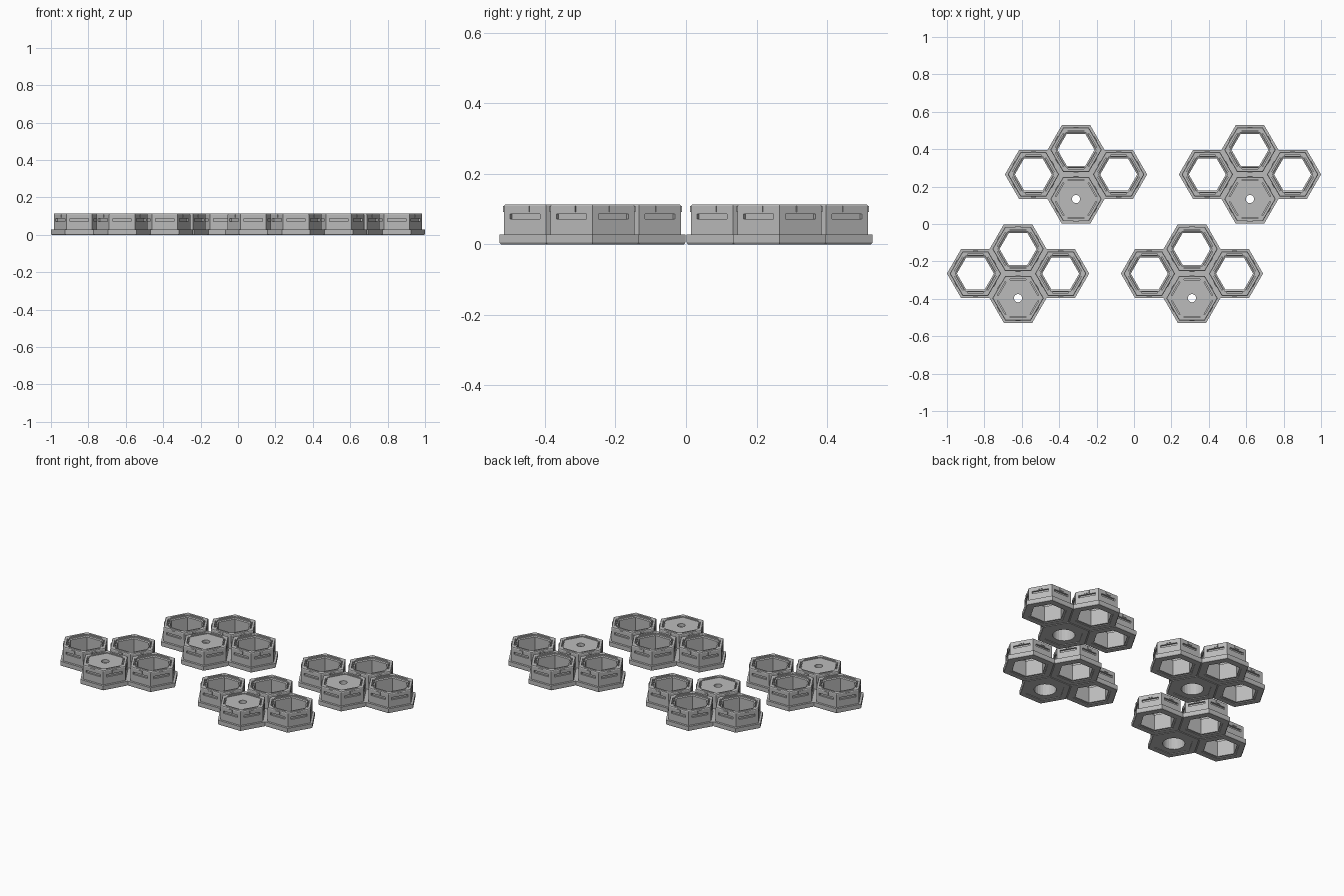
import bpy, bmesh, math
from mathutils import Matrix, Vector

if "Cube" in bpy.data.objects:
    bpy.data.objects.remove(bpy.data.objects["Cube"])

R = 0.152                      # base hexagon corner radius
A = R * math.cos(math.pi / 6)  # base hexagon flat distance
TOP, BASE = 0.113, 0.028

grey = bpy.data.materials.new("mid_grey")
grey.diffuse_color = (0.5, 0.5, 0.5, 1)
grey.use_nodes = True
grey.node_tree.nodes["Principled BSDF"].inputs["Base Color"].default_value = grey.diffuse_color


def add_loop(bm, shape, r, z, n):
    """Ring of n points on a hexagon or a circle."""
    verts = []
    for i in range(n):
        a = 2 * math.pi * i / n
        k = r
        if shape == "hex":
            k = r * math.cos(math.pi / 6) / math.cos(a % (math.pi / 3) - math.pi / 6)
        verts.append(bm.verts.new((k * math.cos(a), k * math.sin(a), z)))
    return verts


def lathe(profile, n):
    """Closed profile of (shape, radius, height) joined into a solid ring."""
    bm = bmesh.new()
    loops = [add_loop(bm, s, r, z, n) for s, r, z in profile]
    for a, b in zip(loops, loops[1:] + loops[:1]):
        for i in range(n):
            j = (i + 1) % n
            bm.faces.new((a[i], a[j], b[j], b[i]))
    bmesh.ops.recalc_face_normals(bm, faces=bm.faces)
    return bm


def side_boxes(bm, d0, d1, width, z0, z1):
    """One box on each of the six sides, between two distances from the axis."""
    for k in range(6):
        rot = Matrix.Rotation(math.radians(30 + 60 * k), 4, "Z")
        move = Matrix.Translation(((d0 + d1) / 2, 0, (z0 + z1) / 2))
        size = Matrix.Diagonal((d1 - d0, width, z1 - z0, 1))
        bmesh.ops.create_cube(bm, size=1, matrix=rot @ move @ size)


def to_object(name, bm):
    me = bpy.data.meshes.new(name)
    bm.to_mesh(me)
    bm.free()
    ob = bpy.data.objects.new(name, me)
    bpy.context.collection.objects.link(ob)
    return ob


# Outer skin shared by both cell types, from underside to rim
outer = [("hex", R - 0.004, 0), ("hex", R, 0.005), ("hex", R, BASE),
         ("hex", 0.137, BASE), ("hex", 0.137, TOP - 0.004), ("hex", 0.134, TOP)]

# Open cell: hexagonal tube with a stepped mouth and underside
open_profile = [("hex", 0.112, 0.004), ("hex", 0.112, 0)] + outer + [
    ("hex", 0.107, TOP), ("hex", 0.107, TOP - 0.008),
    ("hex", 0.099, TOP - 0.012), ("hex", 0.099, 0.004)]

# Capped cell: lid with a small hole over a wide round bore
cap_profile = [("hex", 0.112, 0.004), ("hex", 0.112, 0)] + outer + [
    ("hex", 0.107, TOP), ("hex", 0.107, TOP - 0.004),
    ("circle", 0.022, TOP - 0.004), ("circle", 0.022, 0.09),
    ("circle", 0.062, 0.09), ("circle", 0.062, 0.004)]

# Cutter: side slots and the slits behind the spring tabs
bm = bmesh.new()
side_boxes(bm, 0.108, 0.13, 0.098, 0.072, 0.086)
side_boxes(bm, 0.0985, 0.1035, 0.085, 0.075, 0.13)
cutter = to_object("slot_cutter", bm)
cutter.hide_render = True


def make_cell(name, profile, n):
    ob = to_object(name, lathe(profile, n))
    mod = ob.modifiers.new("slots", "BOOLEAN")
    mod.operation, mod.solver, mod.object = "DIFFERENCE", "EXACT", cutter
    bpy.context.view_layer.update()
    me = bpy.data.meshes.new_from_object(ob.evaluated_get(bpy.context.evaluated_depsgraph_get()))
    bpy.data.objects.remove(ob)
    bm = bmesh.new()
    bm.from_mesh(me)
    side_boxes(bm, 0.115, 0.122, 0.028, 0.091, 0.109)  # snap bumps
    bm.to_mesh(me)
    bm.free()
    me.materials.clear()
    me.materials.append(grey)
    me.name = name
    return me


open_cell = make_cell("open_cell", open_profile, 6)
capped_cell = make_cell("capped_cell", cap_profile, 24)
bpy.data.objects.remove(cutter)

# Four clusters of four cells, the capped cell at the front of each
cells = [("back_cell", open_cell, 0, A), ("left_cell", open_cell, -1.5 * R, 0),
         ("right_cell", open_cell, 1.5 * R, 0), ("capped_cell", capped_cell, 0, -A)]
for cx, cy in [(-0.62, -0.265), (0.31, -0.265), (-0.31, 0.265), (0.62, 0.265)]:
    for name, mesh, x, y in cells:
        ob = bpy.data.objects.new(name, mesh)
        ob.location = Vector((cx + x, cy + y, 0))
        bpy.context.collection.objects.link(ob)
